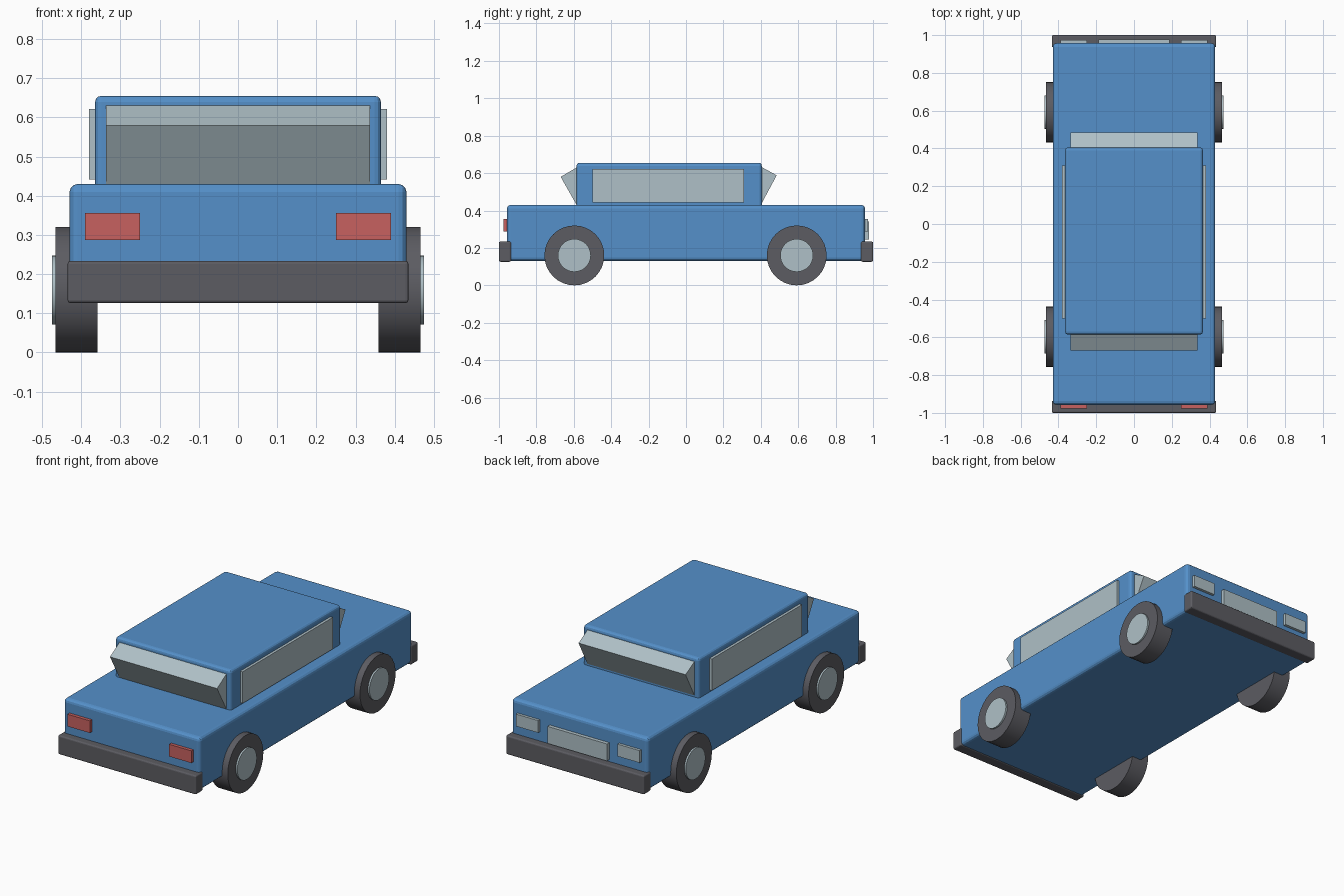
import bpy
import bmesh
from math import pi
from mathutils import Matrix

default = bpy.data.objects.get("Cube")
if default:
    bpy.data.objects.remove(default, do_unlink=True)


def material(name, rgb):
    m = bpy.data.materials.new(name)
    m.use_nodes = True
    m.diffuse_color = (*rgb, 1)
    m.node_tree.nodes["Principled BSDF"].inputs["Base Color"].default_value = (*rgb, 1)
    return m


BLUE = material("blue_paint", (0.09, 0.28, 0.59))
GLASS = material("pale_glass", (0.43, 0.53, 0.57))
RUBBER = material("dark_rubber", (0.107, 0.107, 0.122))
RED = material("red_lens", (0.57, 0.12, 0.115))


def finish(name, bm, mat, bevel=0, smooth=False):
    bmesh.ops.recalc_face_normals(bm, faces=bm.faces)
    mesh = bpy.data.meshes.new(name)
    bm.to_mesh(mesh)
    bm.free()
    mesh.materials.append(mat)
    obj = bpy.data.objects.new(name, mesh)
    bpy.context.collection.objects.link(obj)
    if bevel:
        mod = obj.modifiers.new("rounded_edges", 'BEVEL')
        mod.width = bevel
        mod.segments = 3
    if smooth:
        bpy.ops.object.select_all(action='DESELECT')
        bpy.context.view_layer.objects.active = obj
        obj.select_set(True)
        bpy.ops.object.shade_smooth_by_angle()
    return obj


def box(name, x, y, z, mat, bevel=0):
    """Box given by its (low, high) range on each axis."""
    bm = bmesh.new()
    bmesh.ops.create_cube(bm, size=1)
    for v in bm.verts:
        v.co = [r[0] if c < 0 else r[1] for c, r in zip(v.co, (x, y, z))]
    return finish(name, bm, mat, bevel)


def disc(name, x, y, z, radius, width, mat):
    """Cylinder lying along the x axis."""
    bm = bmesh.new()
    bmesh.ops.create_cone(bm, cap_ends=True, segments=32, radius1=radius,
                          radius2=radius, depth=width,
                          matrix=Matrix.Translation((x, y, z)) @ Matrix.Rotation(pi / 2, 4, 'Y'))
    return finish(name, bm, mat, smooth=True)


def prism(name, half_width, profile, mat):
    """Profile of (y, z) points extruded across x."""
    bm = bmesh.new()
    face = bm.faces.new([bm.verts.new((-half_width, y, z)) for y, z in profile])
    out = bmesh.ops.extrude_face_region(bm, geom=[face])
    for v in out["geom"]:
        if isinstance(v, bmesh.types.BMVert):
            v.co.x = half_width
    return finish(name, bm, mat)


# Body and cabin
box("body", (-0.43, 0.43), (-0.957, 0.957), (0.13, 0.43), BLUE, 0.02)
box("cabin", (-0.365, 0.365), (-0.585, 0.405), (0.38, 0.655), BLUE, 0.016)

# Tilted end windows, sunk into the cabin
prism("front_window", 0.337, [(-0.67, 0.58), (-0.585, 0.63), (-0.5, 0.63), (-0.5, 0.43), (-0.585, 0.43)], GLASS)
prism("back_window", 0.337, [(0.485, 0.588), (0.4, 0.635), (0.32, 0.63), (0.32, 0.43), (0.4, 0.43)], GLASS)

# Bumpers
for end, s in (("front", -1), ("back", 1)):
    box(end + "_bumper", (-0.435, 0.435), sorted((s * 0.935, s)), (0.126, 0.234), RUBBER, 0.008)

# Grille between the headlights
box("grille", (-0.187, 0.187), (0.94, 0.978), (0.245, 0.342), GLASS)

# Paired parts: windows, lamps and wheels
for side, s in (("left", 1), ("right", -1)):
    box(side + "_window", sorted((s * 0.35, s * 0.38)), (-0.5, 0.31), (0.442, 0.622), GLASS)
    lamp_x = sorted((s * 0.25, s * 0.39))
    box(side + "_red_lamp", lamp_x, (-0.976, -0.94), (0.287, 0.356), RED)
    box(side + "_headlight", lamp_x, (0.94, 0.973), (0.287, 0.356), GLASS)
    for end, y in (("front", -0.597), ("back", 0.592)):
        disc(f"{end}_{side}_tyre", s * 0.412, y, 0.16, 0.16, 0.107, RUBBER)
        disc(f"{end}_{side}_hubcap", s * 0.435, y, 0.16, 0.088, 0.08, GLASS)
